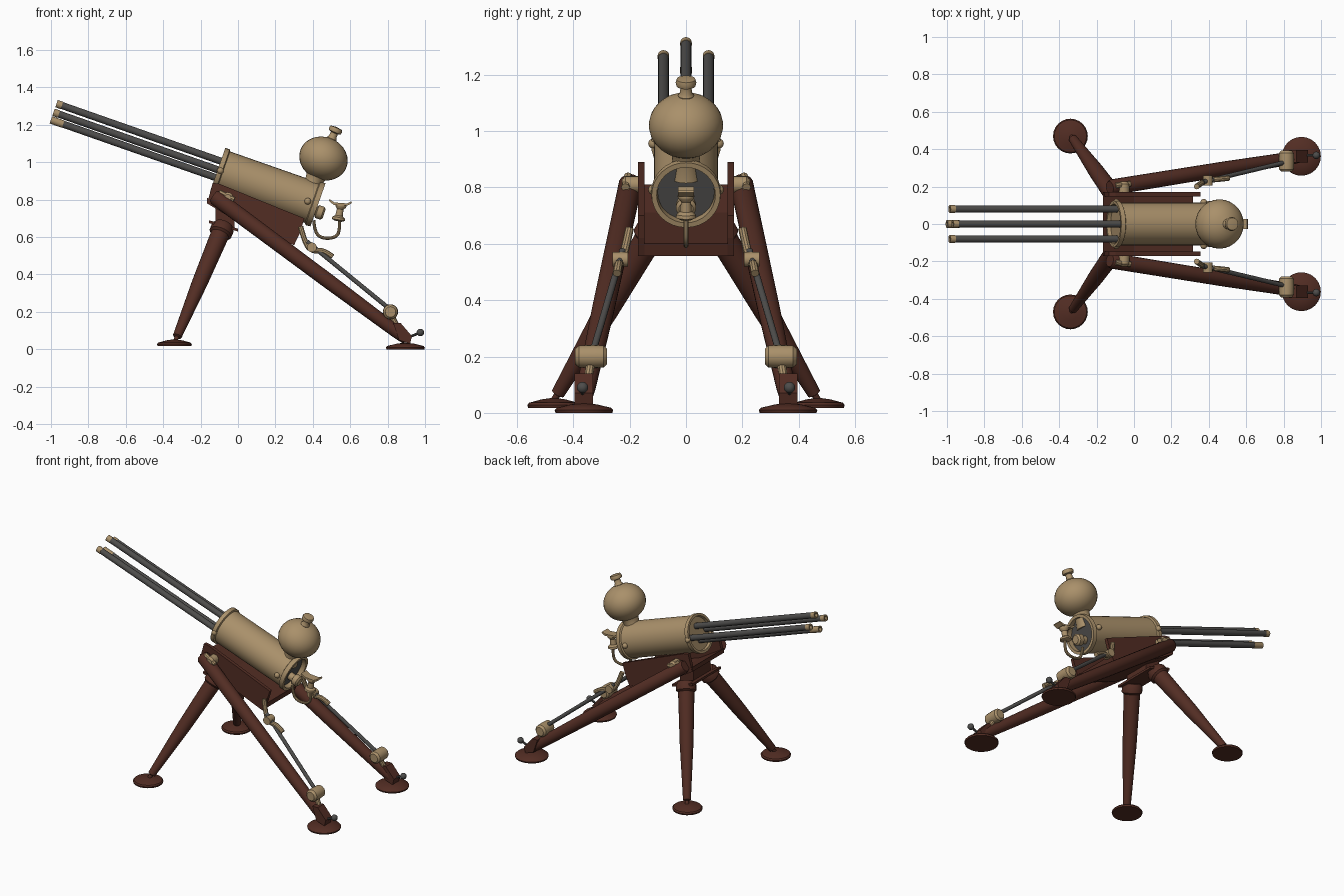
import bpy, bmesh, math
from mathutils import Vector, Matrix

if "Cube" in bpy.data.objects:
    bpy.data.objects.remove(bpy.data.objects["Cube"])


def mat(name, c):
    m = bpy.data.materials.new(name)
    m.diffuse_color = (*c, 1)
    m.use_nodes = True
    m.node_tree.nodes["Principled BSDF"].inputs["Base Color"].default_value = m.diffuse_color
    return m


TAN = mat("tan_metal", (0.40, 0.28, 0.145))
RED = mat("dark_red_brown", (0.085, 0.026, 0.017))
GREY = mat("dark_grey", (0.075, 0.073, 0.07))

A = math.radians(19.3)
R = Vector((0.42, 0, 0.775))                      # rear centre of the body
U = Vector((-math.cos(A), 0, math.sin(A)))        # forward along the barrels
V = Vector((math.sin(A), 0, math.cos(A)))         # up, square to the barrels


def at(u, y, v):
    return R + U * u + V * v + Vector((0, y, 0))


def finish(name, bm, m, smooth=True):
    bmesh.ops.recalc_face_normals(bm, faces=bm.faces)
    me = bpy.data.meshes.new(name)
    bm.to_mesh(me)
    bm.free()
    me.materials.append(m)
    ob = bpy.data.objects.new(name, me)
    bpy.context.collection.objects.link(ob)
    if smooth:
        bpy.ops.object.select_all(action='DESELECT')
        ob.select_set(True)
        bpy.context.view_layer.objects.active = ob
        bpy.ops.object.shade_smooth_by_angle(angle=math.radians(35))
    return ob


def lathe(name, p, axis, prof, m, n=24):
    """Turn (distance, radius) points about an axis starting at p."""
    q = Vector(axis).to_track_quat('Z', 'Y')
    bm = bmesh.new()
    rings = []
    for d, r in prof:
        k = 1 if r == 0 else n
        rings.append([bm.verts.new(Vector(p) + q @ Vector((
            r * math.cos(2 * math.pi * i / n), r * math.sin(2 * math.pi * i / n), d)))
            for i in range(k)])
    for a, b in zip(rings, rings[1:]):
        for i in range(n):
            j = (i + 1) % n
            vs = [a[i % len(a)], a[j % len(a)], b[j % len(b)], b[i % len(b)]]
            bm.faces.new(list(dict.fromkeys(vs)))
    for r in (rings[0], rings[-1]):
        if len(r) > 1:
            bm.faces.new(r)
    return finish(name, bm, m)


def rod(name, a, b, r1, r2, m, n=16):
    a, b = Vector(a), Vector(b)
    return lathe(name, a, b - a, [(0, r1), ((b - a).length, r2)], m, n)


def ball(name, c, r, m):
    bm = bmesh.new()
    bmesh.ops.create_uvsphere(bm, u_segments=16, v_segments=10, radius=r,
                              matrix=Matrix.Translation(c))
    return finish(name, bm, m)


def plate(name, pts, y0, y1, m):
    """Extrude an x,z outline from y0 to y1."""
    bm = bmesh.new()
    f = bm.faces.new([bm.verts.new((x, y0, z)) for x, z in pts])
    g = bmesh.ops.extrude_face_region(bm, geom=[f])
    bmesh.ops.translate(bm, vec=(0, y1 - y0, 0),
                        verts=[v for v in g["geom"] if isinstance(v, bmesh.types.BMVert)])
    return finish(name, bm, m, False)


def wire(name, pts, r, m):
    cu = bpy.data.curves.new(name + "_path", 'CURVE')
    cu.dimensions = '3D'
    cu.bevel_depth, cu.bevel_resolution, cu.use_fill_caps = r, 3, True
    sp = cu.splines.new('NURBS')
    sp.points.add(len(pts) - 1)
    for s, p in zip(sp.points, pts):
        s.co = (*p, 1)
    sp.use_endpoint_u, sp.order_u = True, 3
    tmp = bpy.data.objects.new(name + "_tmp", cu)
    bpy.context.collection.objects.link(tmp)
    bpy.context.view_layer.update()
    me = tmp.evaluated_get(bpy.context.evaluated_depsgraph_get()).to_mesh()
    bm = bmesh.new()
    bm.from_mesh(me)
    bpy.data.objects.remove(tmp)
    return finish(name, bm, m)


# body: drum with a collar at each end and an open rear
lathe("body", R, U, [(0.03, 0.0), (0.03, 0.102), (-0.008, 0.104), (-0.008, 0.122), (0.02, 0.124),
                     (0.025, 0.114), (0.53, 0.114), (0.535, 0.124), (0.56, 0.124),
                     (0.56, 0.108), (0.54, 0.105), (0.54, 0)], TAN, 32)
lathe("rear_disc", at(0.022, 0, 0), U, [(0, 0.101), (0.007, 0.101)], GREY, 32)
lathe("rear_knob", at(0.025, 0, -0.035), -U,
      [(0, 0.025), (0.035, 0.025), (0.04, 0.036), (0.07, 0.036), (0.08, 0.025)], TAN)

# four barrels in a diamond, with tan muzzles
for i, (y, v, tip) in enumerate([(0, 0.049, 0.03), (0.08, 0, 0.03), (-0.08, 0, 0.03), (0, -0.043, 0.07)]):
    rod(f"barrel_{i}", at(0.53, y, v), at(1.46, y, v), 0.019, 0.019, GREY)
    lathe(f"muzzle_{i}", at(1.49 - tip, y, v), U,
          [(0, 0.0205), (tip, 0.0205), (tip, 0.012), (tip - 0.02, 0.012)], TAN, 16)

# round magazine with neck and stopper
T = math.radians(23)
ax = Vector((math.sin(T), 0, math.cos(T)))
C = Vector((0.457, 0, 1.02))
prof = [(-0.20, 0.055), (-0.15, 0.047), (-0.118, 0.05)]
prof += [(0.115 * math.sin(t), 0.132 * math.cos(t))
         for t in [math.radians(-66 + 12 * k) for k in range(13)]]
prof += [(0.115, 0.028), (0.125, 0.021), (0.148, 0.02), (0.153, 0.034), (0.165, 0.037),
         (0.178, 0.033), (0.183, 0)]
lathe("magazine", C, ax, prof, TAN, 28)

# spool grip and its hoop at the rear
lathe("grip", (0.535, 0, 0.685), (0.18, 0, 1),
      [(0, 0.02), (0.008, 0.036), (0.02, 0.034), (0.03, 0.02), (0.065, 0.018), (0.078, 0.028),
       (0.084, 0.03), (0.092, 0.028)], TAN)
plate("grip_top", [(0.485, 0.795), (0.51, 0.773), (0.585, 0.768), (0.61, 0.782), (0.605, 0.79),
                   (0.582, 0.78), (0.515, 0.785), (0.49, 0.803)], -0.028, 0.028, TAN)
wire("grip_hoop", [(0.405, 0, 0.69), (0.41, 0, 0.62), (0.46, 0, 0.59), (0.53, 0, 0.60),
                   (0.545, 0, 0.65), (0.543, 0, 0.70)], 0.009, TAN)

# cradle: tilted floor, hub plate and neck
plate("cradle_floor", [(-0.165, 0.81), (0.0, 0.71), (0.315, 0.60), (0.30, 0.557), (0.0, 0.68),
                       (-0.165, 0.78)], -0.168, 0.168, RED)
plate("hub_plate", [(-0.155, 0.69), (0.0, 0.645), (0.0, 0.63), (-0.155, 0.675)], -0.15, 0.15, RED)
plate("hub_neck", [(-0.12, 0.77), (-0.02, 0.70), (-0.02, 0.64), (-0.12, 0.67)], -0.09, 0.09, RED)


def foot(name, x, y, z, r):
    lathe(name, (x, y, z), (0, 0, 1), [(0, r * 0.97), (0.01, r), (0.018, r * 0.93), (0.03, r * 0.45),
                                      (0.036, 0)], RED, 24)


# mirrored parts
for s, side in ((-1, "right"), (1, "left")):
    plate("cradle_side_" + side, [(-0.135, 0.89), (-0.10, 0.885), (0.355, 0.70), (0.33, 0.62), (0.30, 0.557),
                                  (0.0, 0.68), (-0.165, 0.78)], s * 0.148, s * 0.17, RED)
    for k, u in enumerate((0.05, 0.545)):
        ball(f"body_bolt_{side}_{k}", at(u, s * 0.116, 0), 0.018, TAN)

    # front leg with collar and foot
    top, bot = Vector((-0.075, s * 0.105, 0.665)), Vector((-0.335, s * 0.468, 0.045))
    d = bot - top
    L = d.length
    lathe("front_leg_" + side, top, d,
          [(0, 0.05), (0.02, 0.062), (0.055, 0.062), (0.065, 0.05), (L * 0.5, 0.042),
           (L - 0.03, 0.024), (L - 0.025, 0.012), (L, 0.012)], RED, 20)
    foot("front_foot_" + side, -0.34, s * 0.47, 0.018, 0.093)

    # rear leg with pivot bolt and foot
    a, b = Vector((-0.13, s * 0.195, 0.82)), Vector((0.90, s * 0.362, 0.055))
    L = (b - a).length
    lathe("rear_leg_" + side, a, b - a, [(0, 0.034), (0.015, 0.042), (L * 0.6, 0.04),
                                         (L - 0.06, 0.034), (L, 0.03)], RED, 16)
    foot("rear_foot_" + side, 0.895, s * 0.362, 0.0, 0.104)
    lathe("pivot_bolt_" + side, (-0.055, s * 0.165, 0.81), (0, s, 0),
          [(0, 0.03), (0.05, 0.03), (0.062, 0.018)], TAN, 16)
    rod("pivot_clip_" + side, (-0.10, s * 0.205, 0.84), (-0.02, s * 0.215, 0.80), 0.015, 0.015, TAN, 8)

    # adjusting strut, curved lever and roller
    rod("strut_" + side, (0.37, s * 0.225, 0.575), (0.83, s * 0.335, 0.20), 0.012, 0.012, GREY, 12)
    wire("lever_" + side, [(0.335, s * 0.20, 0.655), (0.36, s * 0.22, 0.56), (0.40, s * 0.235, 0.525),
                           (0.46, s * 0.24, 0.53), (0.505, s * 0.245, 0.495)], 0.015, TAN)
    rod("lever_knuckle_" + side, (0.395, s * 0.205, 0.545), (0.395, s * 0.26, 0.545), 0.026, 0.026, TAN)
    lathe("roller_" + side, (0.815, s * 0.28, 0.20), (0, s, 0),
          [(0, 0.028), (0.012, 0.039), (0.05, 0.041), (0.10, 0.039), (0.113, 0.028)], TAN, 20)
    rod("roller_stem_" + side, (0.815, s * 0.336, 0.19), (0.86, s * 0.35, 0.10), 0.016, 0.016, TAN, 10)

    # small latch with ball end at the foot
    plate("latch_block_" + side, [(0.83, 0.14), (0.87, 0.14), (0.93, 0.07), (0.92, 0.03), (0.86, 0.05)],
          s * 0.33, s * 0.395, RED)
    rod("latch_rod_" + side, (0.89, s * 0.367, 0.055), (0.975, s * 0.367, 0.09), 0.007, 0.007, GREY, 8)
    ball("latch_ball_" + side, (0.975, s * 0.367, 0.09), 0.02, GREY)
